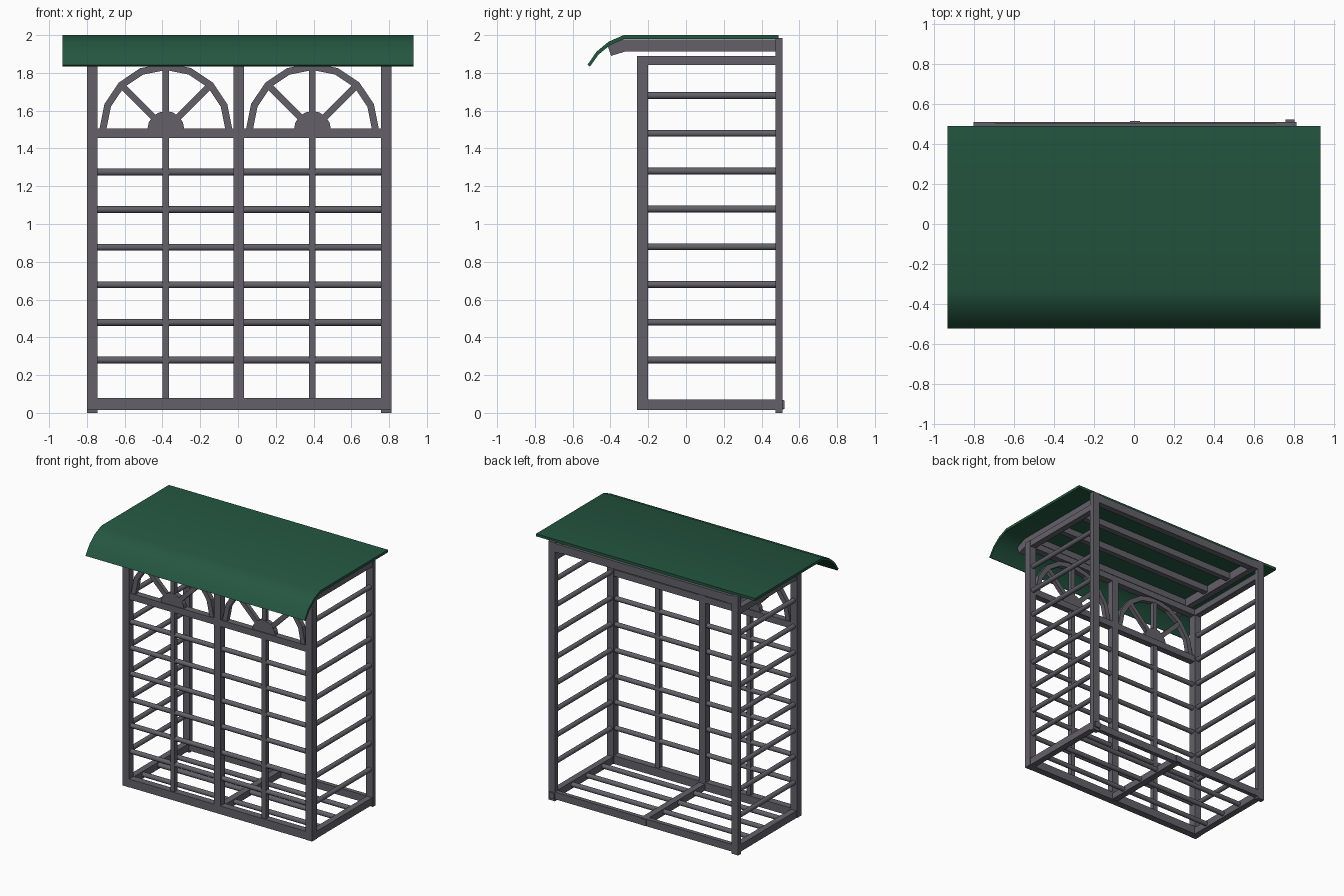
import bpy, bmesh, math
from mathutils import Vector

if "Cube" in bpy.data.objects:
    bpy.data.objects.remove(bpy.data.objects["Cube"])


def material(name, rgb):
    m = bpy.data.materials.new(name)
    m.diffuse_color = (*rgb, 1)
    m.use_nodes = True
    m.node_tree.nodes["Principled BSDF"].inputs["Base Color"].default_value = m.diffuse_color
    return m


GREY = material("grey metal", (0.125, 0.12, 0.14))
GREEN = material("green roof", (0.018, 0.093, 0.052))
CX = 0.006  # frame centre


def make(name, verts, faces, mat):
    me = bpy.data.meshes.new(name)
    me.from_pydata(verts, [], faces)
    bm = bmesh.new()
    bm.from_mesh(me)
    bmesh.ops.recalc_face_normals(bm, faces=bm.faces)
    bm.to_mesh(me)
    bm.free()
    me.materials.append(mat)
    ob = bpy.data.objects.new(name, me)
    bpy.context.collection.objects.link(ob)
    return ob


def prism(name, pts, a, b, axis, mat=GREY):
    """Extrude a closed 2D profile from a to b; axis 'x': pts=(y,z), axis 'y': pts=(x,z)."""
    n = len(pts)
    put = (lambda p, t: (t, p[0], p[1])) if axis == 'x' else (lambda p, t: (p[0], t, p[1]))
    verts = [put(p, a) for p in pts] + [put(p, b) for p in pts]
    faces = [(i, (i + 1) % n, n + (i + 1) % n, n + i) for i in range(n)]
    faces += [tuple(range(n)), tuple(range(2 * n - 1, n - 1, -1))]
    return make(name, verts, faces, mat)


def box(name, x0, x1, y0, y1, z0, z1):
    return prism(name, [(x0, z0), (x1, z0), (x1, z1), (x0, z1)], y0, y1, 'y')


def rod(name, p, q, r=0.018):
    p, q = Vector(p), Vector(q)
    bpy.ops.mesh.primitive_cylinder_add(vertices=16, radius=r, depth=(q - p).length,
                                        location=(p + q) / 2)
    ob = bpy.context.object
    ob.name = name
    ob.rotation_euler = (q - p).to_track_quat('Z', 'Y').to_euler()
    ob.data.materials.append(GREY)
    bpy.ops.object.shade_smooth_by_angle()


# Corner posts, side rails, side rods and rafters, both sides
for s, side in ((-1, "left"), (1, "right")):
    x0, x1 = sorted((CX + s * 0.75, CX + s * 0.806))
    box(side + "_front_post", x0, x1, -0.26, -0.202, 0.015, 1.89)
    box(side + "_back_post", x0, x1, 0.475, 0.51, 0.0, 1.985)
    box(side + "_bottom_rail", x0 + 0.004, x1 - 0.004, -0.21, 0.475, 0.015, 0.07)
    box(side + "_top_rail", x0 + 0.004, x1 - 0.004, -0.21, 0.475, 1.842, 1.89)
    for i in range(8):
        z = 0.28 + 0.2 * i
        rod(side + "_side_rod", (CX + s * 0.778, -0.21, z), (CX + s * 0.778, 0.48, z))
    # Rafter with a bent front end
    r0, r1 = sorted((CX + s * 0.70, CX + s * 0.75))
    prism(side + "_rafter", [(0.508, 1.912), (0.508, 1.978), (-0.33, 1.978),
                             (-0.415, 1.945), (-0.397, 1.89), (-0.325, 1.912)], r0, r1, 'x')
box("right_rail_end", 0.755, 0.80, 0.51, 0.522, 0.02, 0.065)

# Long rails of the base and the top
box("front_bottom_rail", -0.75, 0.76, -0.258, -0.204, 0.015, 0.078)
box("back_bottom_rail", -0.75, 0.76, 0.475, 0.508, 0.015, 0.07)
box("front_top_rail", -0.75, 0.76, -0.258, -0.204, 1.842, 1.89)
box("base_cross_beam", CX - 0.025, CX + 0.025, -0.21, 0.515, 0.018, 0.068)
for y in (-0.08, 0.11, 0.29):
    rod("floor_rod", (-0.76, y, 0.045), (0.77, y, 0.045))

# Roof purlins
for y in (-0.27, -0.02, 0.23):
    box("roof_purlin", -0.70, 0.71, y - 0.022, y + 0.022, 1.925, 1.975)
box("back_purlin", -0.75, 0.76, 0.455, 0.505, 1.914, 1.976)

# Front wall
box("centre_post", -0.023, 0.031, -0.258, -0.204, 0.07, 1.85)
box("arch_base_rail", -0.75, 0.76, -0.256, -0.206, 1.455, 1.505)
for i in range(6):
    z = 0.28 + 0.199 * i
    rod("front_rod", (-0.75, -0.23, z), (0.76, -0.23, z))


def arc(cx, cz, r, n, start=0, end=180):
    return [(cx + r * math.cos(math.radians(start + (end - start) * i / n)),
             cz + r * math.sin(math.radians(start + (end - start) * i / n))) for i in range(n + 1)]


# Two fanlight arches with slim bars below
ZC, Y0, Y1 = 1.50, -0.25, -0.214
for cx in (-0.382, 0.394):
    box("slim_bar", cx - 0.0175, cx + 0.0175, Y0, Y1, 0.07, 1.46)
    outer, inner = arc(cx, ZC, 0.352, 8), arc(cx, ZC, 0.315, 8)
    verts = [(x, y, z) for y in (Y0, Y1) for x, z in outer + inner]
    faces = []
    for i in range(8):
        faces += [(i, i + 1, 10 + i, 9 + i), (18 + i, 19 + i, 28 + i, 27 + i),
                  (i, i + 1, 19 + i, 18 + i), (9 + i, 10 + i, 28 + i, 27 + i)]
    faces += [(0, 9, 27, 18), (8, 17, 35, 26)]
    make("arch", verts, faces, GREY)
    prism("arch_hub", arc(cx, ZC, 0.098, 8), Y0, Y1, 'y')
    for a in (45, 90, 135):
        c, s = math.cos(math.radians(a)), math.sin(math.radians(a))
        w = 0.0175
        prism("arch_spoke", [(cx + r * c - k * s, ZC + r * s + k * c)
                             for r, k in ((0.05, -w), (0.325, -w), (0.325, w), (0.05, w))],
              Y0 + 0.002, Y1 - 0.002, 'y')

# Roof sheet with curved front edge
top = [(0.49, 2.0), (-0.33, 2.0), (-0.41, 1.965), (-0.474, 1.912), (-0.522, 1.842)]
low = [(-0.508, 1.834), (-0.462, 1.898), (-0.40, 1.948), (-0.326, 1.98), (0.49, 1.98)]
roof = prism("roof", top + low, -0.93, 0.93, 'x', GREEN)
bpy.ops.object.select_all(action='DESELECT')
roof.select_set(True)
bpy.context.view_layer.objects.active = roof
bpy.ops.object.shade_smooth_by_angle()
